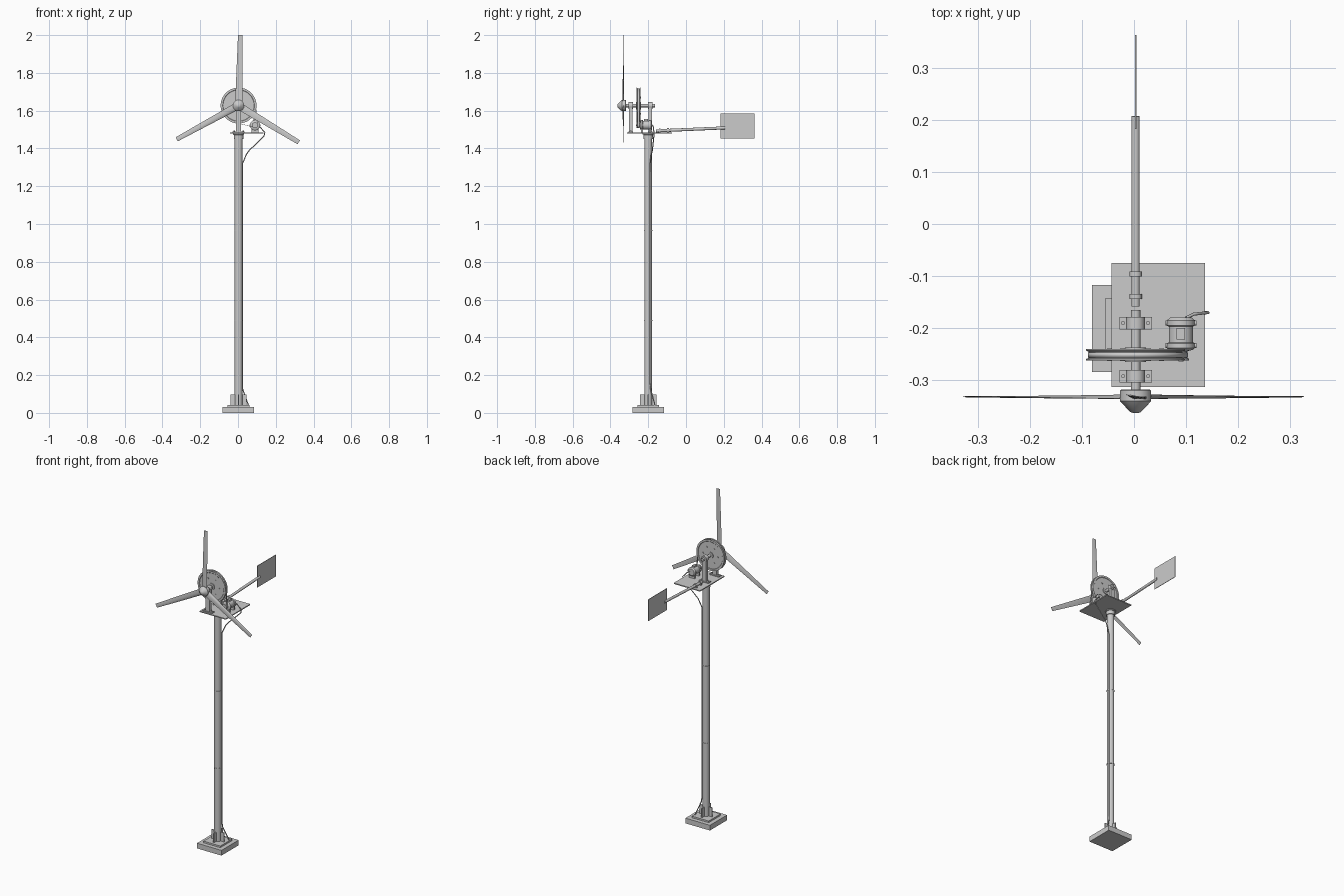
import bpy, bmesh, math
from mathutils import Vector, Matrix

if "Cube" in bpy.data.objects:
    bpy.data.objects.remove(bpy.data.objects["Cube"])

X0, PY, HZ = 0.003, -0.2, 1.627      # mast centre x, mast y, rotor axis height
GX, GZ = 0.09, 1.523                 # generator axis


def finish(name, bm, smooth=True):
    bmesh.ops.remove_doubles(bm, verts=bm.verts, dist=1e-6)
    bmesh.ops.recalc_face_normals(bm, faces=bm.faces)
    me = bpy.data.meshes.new(name)
    bm.to_mesh(me)
    bm.free()
    ob = bpy.data.objects.new(name, me)
    bpy.context.collection.objects.link(ob)
    if smooth:
        bpy.ops.object.select_all(action='DESELECT')
        ob.select_set(True)
        bpy.context.view_layer.objects.active = ob
        bpy.ops.object.shade_smooth_by_angle(angle=math.radians(35))
    return ob


def lathe(name, base, axis, prof, n=32):
    """Revolve (radius, distance) points round an axis starting at base."""
    bm = bmesh.new()
    rot = Vector((0, 0, 1)).rotation_difference(Vector(axis)).to_matrix()
    rings = [[bm.verts.new(Vector(base) + rot @ Vector((r * math.cos(2 * math.pi * i / n),
              r * math.sin(2 * math.pi * i / n), t))) for i in range(n)] for r, t in prof]
    for a, b in zip(rings, rings[1:]):
        for i in range(n):
            bm.faces.new((a[i], a[(i + 1) % n], b[(i + 1) % n], b[i]))
    bm.faces.new(rings[0])
    bm.faces.new(rings[-1])
    return finish(name, bm)


def rod(name, a, b, r, n=24):
    d = Vector(b) - Vector(a)
    return lathe(name, a, d, [(r, 0), (r, d.length)], n)


def box(name, lo, hi):
    lo, hi = Vector(lo), Vector(hi)
    bm = bmesh.new()
    bmesh.ops.create_cube(bm, size=1, matrix=Matrix.Translation((lo + hi) / 2)
                          @ Matrix.Diagonal((*(hi - lo), 1)))
    return finish(name, bm, False)


# stepped foot with four gussets
box("foot_slab", (-0.081, -0.284, 0), (0.086, -0.117, 0.032))
box("foot_step", (-0.055, -0.258, 0.032), (0.06, -0.142, 0.042))
for i in range(4):
    s = 1 if i < 2 else -1
    a, b = 0.018 * s, 0.043 * s
    if i % 2:
        box("foot_gusset", (X0 + min(a, b), PY - 0.003, 0.042), (X0 + max(a, b), PY + 0.003, 0.098))
    else:
        box("foot_gusset", (X0 - 0.003, PY + min(a, b), 0.042), (X0 + 0.003, PY + max(a, b), 0.098))

# mast with joint rings and top collar
rod("mast", (X0, PY, 0.04), (X0, PY, 1.478), 0.0205, 32)
for z in (0.49, 0.965):
    rod("mast_joint", (X0, PY, z - 0.003), (X0, PY, z + 0.003), 0.022, 32)
lathe("mast_collar", (X0, PY, 1.45), (0, 0, 1), [(0.025, 0), (0.025, 0.022), (0.03, 0.024), (0.03, 0.029)])

# platform
box("platform", (-0.043, -0.313, 1.478), (0.136, -0.075, 1.484))

# bearing stands
for y in (-0.292, -0.19):
    box("bearing_foot", (-0.028, y - 0.012, 1.484), (0.035, y + 0.012, 1.49))
    box("bearing_post", (X0 - 0.014, y - 0.009, 1.49), (X0 + 0.014, y + 0.009, HZ))
    rod("bearing_housing", (X0, y - 0.012, HZ), (X0, y + 0.012, HZ), 0.018)
    for s in (-1, 1):
        rod("bearing_bolt", (X0 + 0.024 * s, y, 1.489), (X0 + 0.024 * s, y, 1.494), 0.004, 6)

# rotor shaft, hub and nose
rod("rotor_shaft", (X0, -0.325, HZ), (X0, -0.165, HZ), 0.009)
lathe("rotor_hub", (X0, -0.318, HZ), (0, -1, 0),
      [(0.028, 0), (0.03, 0.002), (0.03, 0.022), (0.01, 0.043), (0.004, 0.045)])

# three tapered, twisted blades
SECTION = [(0, 0), (0.15, 0.7), (0.4, 1), (0.7, 0.6), (1, 0), (0.6, -0.25), (0.2, -0.35)]
for k in range(3):
    c, s = math.cos(k * 2 * math.pi / 3), math.sin(k * 2 * math.pi / 3)
    bm, rings = bmesh.new(), []
    for j in range(13):
        t = j / 12
        left, right = -0.018 + 0.015 * t, 0.021
        thick, twist = 0.005 - 0.0035 * t, math.radians(12 * (1 - t))
        ring = []
        for u, v in SECTION:
            x, y, r = left + (right - left) * u, v * thick, 0.02 + 0.353 * t
            x, y = x * math.cos(twist) - y * math.sin(twist), x * math.sin(twist) + y * math.cos(twist)
            ring.append(bm.verts.new((X0 + x * c - r * s, -0.331 - y, HZ + x * s + r * c)))
        rings.append(ring)
    for a, b in zip(rings, rings[1:]):
        for i in range(7):
            bm.faces.new((a[i], a[(i + 1) % 7], b[(i + 1) % 7], b[i]))
    bm.faces.new(rings[0])
    bm.faces.new(rings[-1])
    finish("blade", bm)

# large grooved drive wheel and small pulley
lathe("drive_wheel", (X0, -0.265, HZ), (0, 1, 0),
      [(0.02, 0), (0.02, 0.005), (0.082, 0.005), (0.084, 0.003), (0.095, 0.003), (0.095, 0.006),
       (0.09, 0.008), (0.09, 0.02), (0.095, 0.022), (0.095, 0.025), (0.084, 0.025),
       (0.082, 0.023), (0.02, 0.023), (0.02, 0.028)], 64)
for i in range(6):
    a = i * math.pi / 3
    p = (X0 + 0.05 * math.cos(a), HZ + 0.05 * math.sin(a))
    rod("wheel_bolt", (p[0], -0.263, p[1]), (p[0], -0.239, p[1]), 0.005, 12)
lathe("generator_pulley", (GX, -0.262, GZ), (0, 1, 0),
      [(0.016, 0), (0.016, 0.003), (0.012, 0.005), (0.012, 0.017), (0.016, 0.019), (0.016, 0.022)])

# drive belt wrapped over both wheels
R, r = 0.0905, 0.0125
dx, dz = GX - X0, GZ - HZ
th, al = math.atan2(dz, dx), math.acos((R - r) / math.hypot(dx, dz))
loop = []
for cx, cz, rad, a0, a1, n in ((X0, HZ, R, th + al, th + 2 * math.pi - al, 40),
                               (GX, GZ, r, th - al, th + al, 12)):
    for i in range(n + 1):
        a = a0 + (a1 - a0) * i / n
        loop.append((cx + rad * math.cos(a), cz + rad * math.sin(a)))
bm = bmesh.new()
front, back = [[bm.verts.new((x, y, z)) for x, z in loop] for y in (-0.256, -0.247)]
for i in range(len(loop)):
    j = (i + 1) % len(loop)
    bm.faces.new((front[i], front[j], back[j], back[i]))
belt = finish("drive_belt", bm)
mod = belt.modifiers.new("thickness", 'SOLIDIFY')
mod.thickness, mod.offset = 0.002, 0

# generator on its cradle
lathe("generator", (GX, -0.243, GZ), (0, 1, 0),
      [(0.018, 0), (0.025, 0.003), (0.027, 0.005), (0.027, 0.014), (0.023, 0.016), (0.023, 0.046),
       (0.027, 0.048), (0.027, 0.058), (0.02, 0.064)])
rod("generator_shaft", (GX, -0.264, GZ), (GX, -0.24, GZ), 0.005, 16)
for y in (-0.233, -0.19):
    box("generator_bracket", (GX - 0.018, y - 0.005, 1.484), (GX + 0.018, y + 0.005, 1.505))
    rod("generator_lug", (GX - 0.03, y, GZ), (GX + 0.03, y, GZ), 0.005, 12)
box("terminal_box", (GX - 0.008, -0.222, GZ + 0.02), (GX + 0.008, -0.2, GZ + 0.032))

# tail boom, clamps and vane
A, B = Vector((X0, -0.158, 1.493)), Vector((X0, 0.207, 1.509))
rod("tail_boom", A, B, 0.008)
for y in (-0.139, -0.096):
    z = A.z + (y - A.y) * 0.044
    rod("boom_clamp", (X0, y - 0.005, z), (X0, y + 0.005, z), 0.012)
    box("boom_clamp_foot", (X0 - 0.012, y - 0.005, 1.482), (X0 + 0.012, y + 0.005, 1.49))
box("tail_vane", (X0 - 0.0015, 0.182, 1.452), (X0 + 0.0015, 0.363, 1.585))

# power cable from generator down the mast
cu = bpy.data.curves.new("power_cable", 'CURVE')
cu.dimensions, cu.bevel_depth, cu.bevel_resolution = '3D', 0.003, 2
cu.use_fill_caps = True
PATH = [(0.1, -0.18, 1.525), (0.115, -0.173, 1.515), (0.142, -0.17, 1.485), (0.138, -0.17, 1.466),
        (0.06, -0.178, 1.39), (0.045, -0.183, 1.37), (0.024, -0.19, 1.32), (0.0235, -0.19, 1.25),
        (0.0235, -0.19, 0.16), (0.025, -0.187, 0.125), (0.05, -0.168, 0.055), (0.055, -0.165, 0.04)]
sp = cu.splines.new('POLY')
sp.points.add(len(PATH) - 1)
for p, co in zip(sp.points, PATH):
    p.co = (*co, 1)
bpy.context.collection.objects.link(bpy.data.objects.new("power_cable", cu))
